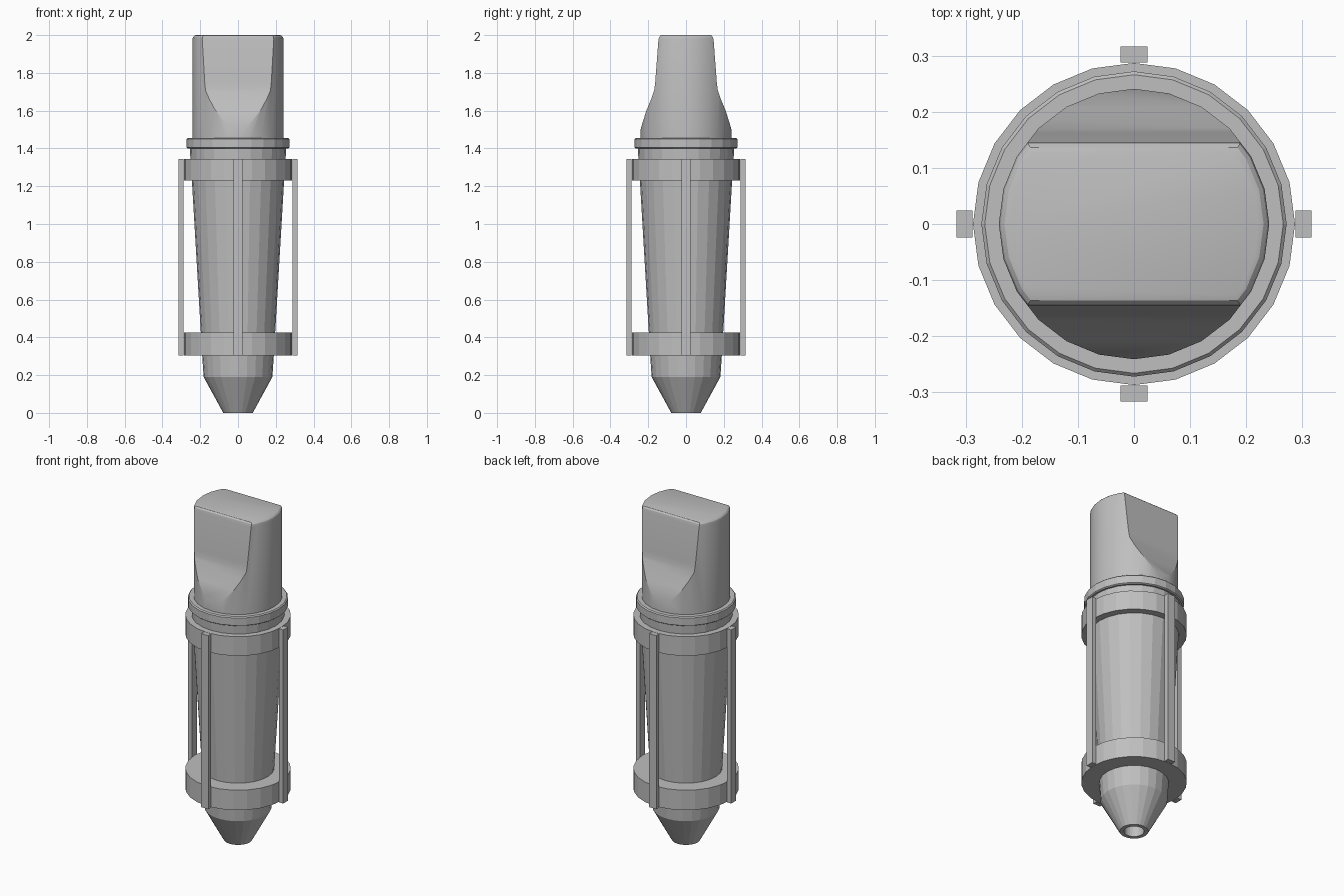
import bpy, bmesh, math

if "Cube" in bpy.data.objects:
    bpy.data.objects.remove(bpy.data.objects["Cube"])

SIDES = 24
grey = bpy.data.materials.new("plain grey")
grey.diffuse_color = (0.52, 0.52, 0.52, 1)
grey.use_nodes = True
grey.node_tree.nodes["Principled BSDF"].inputs["Base Color"].default_value = grey.diffuse_color


def make_object(name, bm):
    bmesh.ops.recalc_face_normals(bm, faces=bm.faces)
    mesh = bpy.data.meshes.new(name)
    bm.to_mesh(mesh)
    bm.free()
    mesh.materials.append(grey)
    obj = bpy.data.objects.new(name, mesh)
    bpy.context.collection.objects.link(obj)
    return obj


def lathe(name, profile, closed=False):
    """Spin (radius, z) points around z; open profiles get end caps."""
    bm = bmesh.new()
    rings = []
    for r, z in profile:
        rings.append([bm.verts.new((r * math.cos(a), r * math.sin(a), z))
                      for a in (2 * math.pi * i / SIDES for i in range(SIDES))])
    pairs = list(zip(rings, rings[1:]))
    if closed:
        pairs.append((rings[-1], rings[0]))
    else:
        bm.faces.new(rings[0])
        bm.faces.new(rings[-1])
    for lo, hi in pairs:
        for i in range(SIDES):
            j = (i + 1) % SIDES
            bm.faces.new((lo[i], lo[j], hi[j], hi[i]))
    return make_object(name, bm)


def band(name, inner, outer, z0, z1):
    return lathe(name, [(inner, z0), (outer, z0), (outer, z1), (inner, z1)], closed=True)


# Tapered body with cone nose and a hollow nozzle
lathe("body", [(0.05, 0.12), (0.055, 0.0), (0.078, 0.0), (0.182, 0.19),
               (0.19, 0.31), (0.246, 1.26), (0.252, 1.345), (0.255, 1.40)])

# Collar with a slightly eased rim
lathe("collar", [(0.265, 1.40), (0.272, 1.405), (0.272, 1.45), (0.266, 1.456)])

# Clamp rings and the four rods between them
band("upper_ring", 0.245, 0.287, 1.23, 1.345)
band("lower_ring", 0.185, 0.287, 0.305, 0.425)
for k, side in enumerate(("right", "back", "left", "front")):
    bm = bmesh.new()
    bmesh.ops.create_cube(bm, size=1)
    for v in bm.verts:
        x, y, z = 0.302 + v.co.x * 0.028, v.co.y * 0.048, 0.825 + v.co.z * 1.04
        c, s = math.cos(k * math.pi / 2), math.sin(k * math.pi / 2)
        v.co = (x * c - y * s, x * s + y * c, z)
    make_object(side + "_rod", bm)

# Mouthpiece: round bar trimmed to a wedge with a rounded top
mouthpiece = lathe("mouthpiece", [(0.241, 1.44), (0.241, 1.978), (0.238, 1.99),
                                  (0.231, 1.997), (0.222, 2.0)])
half = [(0.255, 1.40), (0.25, 1.46), (0.235, 1.52), (0.21, 1.60), (0.185, 1.66),
        (0.168, 1.71), (0.163, 1.75), (0.146, 1.975), (0.143, 1.989),
        (0.136, 1.997), (0.126, 2.0), (0.126, 2.1)]
outline = half + [(-y, z) for y, z in reversed(half)]
bm = bmesh.new()
ends = [[bm.verts.new((x, y, z)) for y, z in outline] for x in (-0.4, 0.4)]
for end in ends:
    bm.faces.new(end)
for i in range(len(outline)):
    j = (i + 1) % len(outline)
    bm.faces.new((ends[0][i], ends[0][j], ends[1][j], ends[1][i]))
cutter = make_object("wedge_cutter", bm)
cutter.hide_render = True
cutter.hide_set(True)

cut = mouthpiece.modifiers.new("wedge", 'BOOLEAN')
cut.operation = 'INTERSECT'
cut.solver = 'EXACT'
cut.object = cutter

# Bake the trim so the helper is no longer needed
bpy.context.view_layer.objects.active = mouthpiece
mouthpiece.select_set(True)
bpy.ops.object.modifier_apply(modifier="wedge")
bpy.data.objects.remove(cutter)
bpy.ops.object.shade_smooth_by_angle(angle=math.radians(25))
